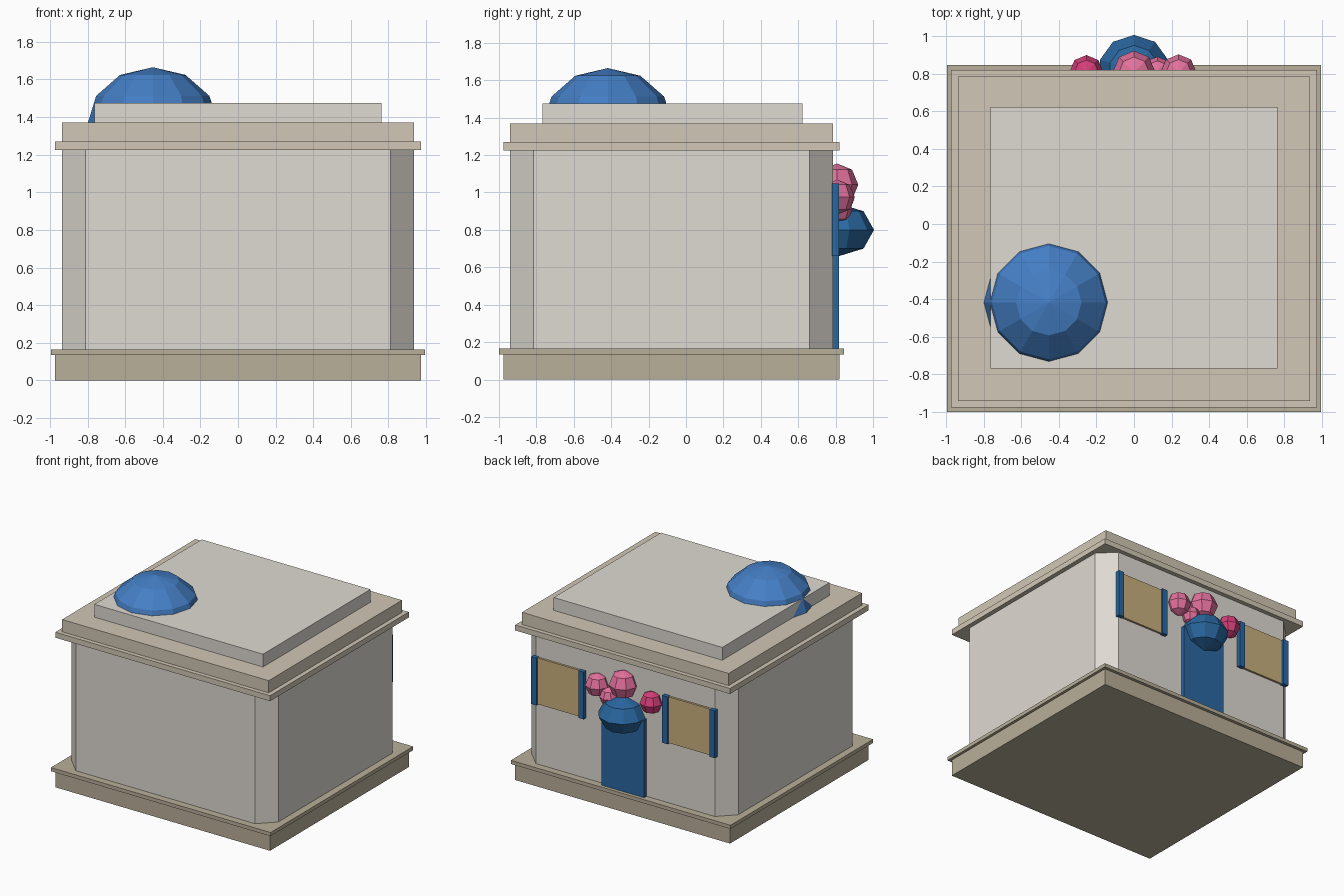
import bpy, bmesh
from mathutils import Matrix

if "Cube" in bpy.data.objects:
    bpy.data.objects.remove(bpy.data.objects["Cube"])


def mat(name, rgb):
    m = bpy.data.materials.new(name)
    m.diffuse_color = (*[(c / 255) ** 2.2 for c in rgb], 1)
    m.use_nodes = True
    m.node_tree.nodes["Principled BSDF"].inputs["Base Color"].default_value = m.diffuse_color
    return m


WALL = mat("wall", (222, 217, 209))
TRIM = mat("trim", (208, 198, 180))
STONE = mat("stone", (184, 174, 152))
DOME = mat("dome_blue", (70, 126, 196))
BLUE = mat("door_blue", (46, 104, 160))
PANE = mat("window_tan", (200, 175, 125))
PINK = mat("pink", (226, 112, 155))
ROSE = mat("rose", (210, 65, 120))


def finish(name, bm, material):
    bmesh.ops.recalc_face_normals(bm, faces=bm.faces)
    me = bpy.data.meshes.new(name)
    bm.to_mesh(me)
    bm.free()
    me.materials.append(material)
    ob = bpy.data.objects.new(name, me)
    bpy.context.collection.objects.link(ob)
    return ob


def box(name, x, y, z, material, chamfer=0):
    bm = bmesh.new()
    bmesh.ops.create_cube(bm, size=1)
    for v in bm.verts:
        for i, (lo, hi) in enumerate((x, y, z)):
            v.co[i] = hi if v.co[i] > 0 else lo
    if chamfer:
        edges = [e for e in bm.edges
                 if abs(e.verts[0].co.z - e.verts[1].co.z) > 0.01]
        bmesh.ops.bevel(bm, geom=edges, offset=chamfer, segments=1,
                        affect='EDGES')
    return finish(name, bm, material)


def ball(name, loc, r, h, segs, rings, material):
    bm = bmesh.new()
    m = Matrix.Translation(loc) @ Matrix.Diagonal((r, r, h, 1))
    bmesh.ops.create_uvsphere(bm, u_segments=segs, v_segments=rings,
                              radius=1, matrix=m)
    return finish(name, bm, material)


# Plinth, walls and stepped roof
box("plinth", (-.973, .973), (-.975, .82), (0, .135), STONE)
box("plinth_lip", (-.995, .995), (-1, .845), (.135, .165), STONE)
box("walls", (-.936, .936), (-.94, .785), (.165, 1.225), WALL, .125)
box("cornice", (-.973, .973), (-.975, .82), (1.225, 1.27), TRIM)
box("parapet", (-.936, .936), (-.94, .785), (1.27, 1.37), TRIM)
box("roof_slab", (-.764, .764), (-.768, .622), (1.37, 1.475), WALL)

# Roof dome
ball("dome", (-.453, -.418, 1.36), .348, .305, 12, 6, DOME)

# Door with rounded canopy
box("door", (-.193, .193), (.78, .817), (.165, .8), BLUE)
ball("door_canopy", (0, .815, .8), .19, .141, 10, 4, BLUE)

# Windows with a shutter on each side
for side, label in ((-1, "left"), (1, "right")):
    cx = side * .594
    box(f"window_{label}", (cx - .195, cx + .195), (.78, .802), (.665, 1.043), PANE)
    for k in (-1, 1):
        sx = cx + k * .214
        box(f"shutter_{label}_{'inner' if k != side else 'outer'}",
            (sx - .024, sx + .024), (.78, .817), (.66, 1.047), BLUE)

# Flower cluster over the door
for i, (x, z, r, m) in enumerate(((-.253, .96, .09, ROSE), (0, 1.042, .113, PINK),
                                  (.237, .975, .094, PINK), (.125, .91, .075, PINK))):
    ball(f"flower_{i + 1}", (x, .808 if i < 3 else .815, z), r, r, 8, 4, m)
